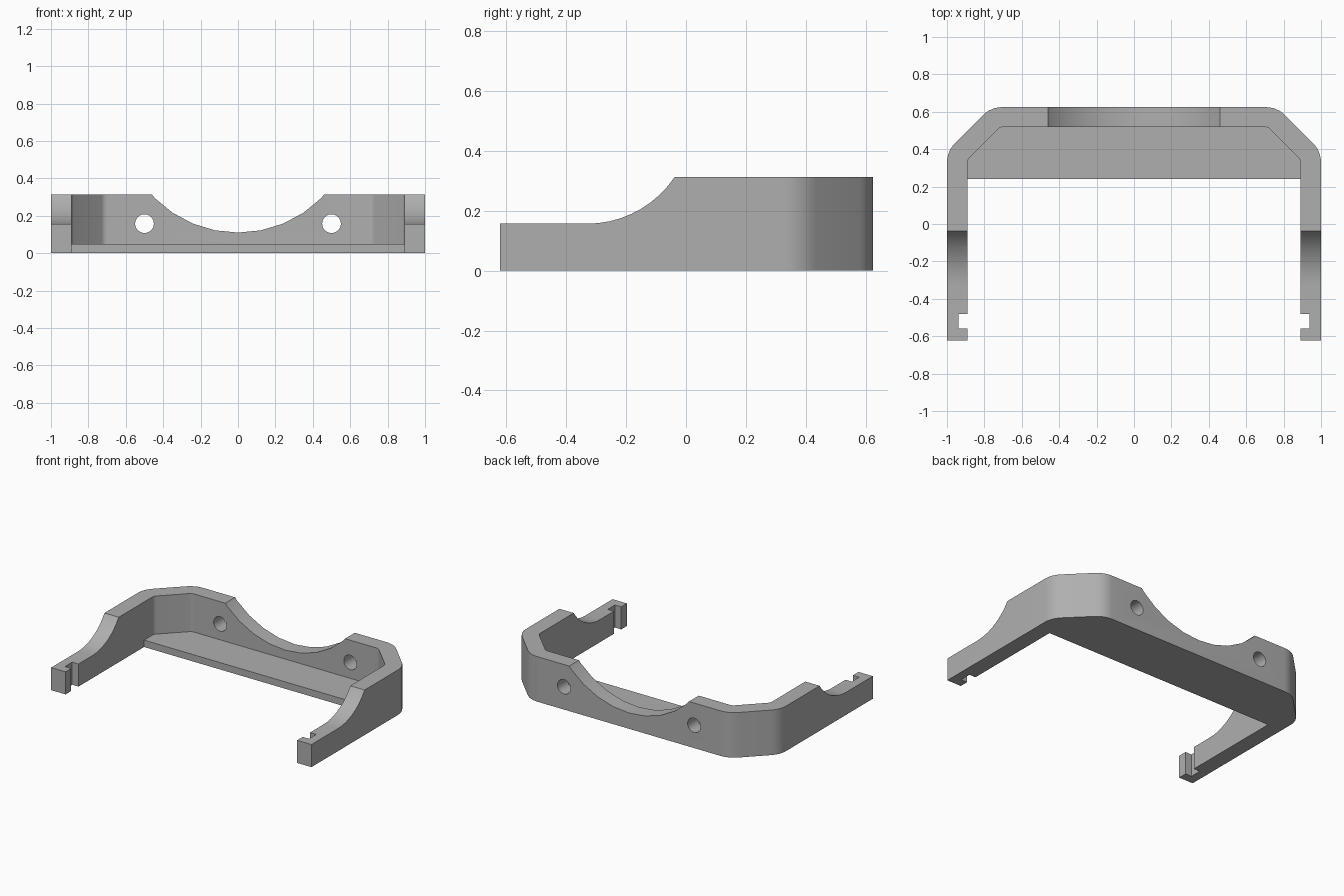
import bpy, bmesh, math
from mathutils import Vector

cube = bpy.data.objects.get("Cube")
if cube:
    bpy.data.objects.remove(cube, do_unlink=True)

HEIGHT, BACK, FRONT = 0.313, 0.625, -0.622

grey = bpy.data.materials.new("plain grey")
grey.use_nodes = True
colour = (0.43, 0.43, 0.43, 1)
grey.diffuse_color = colour
grey.node_tree.nodes["Principled BSDF"].inputs["Base Color"].default_value = colour


def prism(name, points, axis, low, high):
    """Extrude a 2D outline along one axis (0 = x, 1 = y, 2 = z)."""
    bm = bmesh.new()
    verts = []
    for point in points:
        co = list(point)
        co.insert(axis, low)
        verts.append(bm.verts.new(co))
    face = bm.faces.new(verts)
    grown = bmesh.ops.extrude_face_region(bm, geom=[face])["geom"]
    shift = Vector((0, 0, 0))
    shift[axis] = high - low
    bmesh.ops.translate(bm, vec=shift, verts=[g for g in grown if isinstance(g, bmesh.types.BMVert)])
    bmesh.ops.recalc_face_normals(bm, faces=bm.faces)
    mesh = bpy.data.meshes.new(name)
    bm.to_mesh(mesh)
    bm.free()
    mesh.materials.append(grey)
    obj = bpy.data.objects.new(name, mesh)
    bpy.context.collection.objects.link(obj)
    return obj


def arc(cx, cy, radius, start, end, steps):
    angles = [math.radians(start + (end - start) * i / steps) for i in range(steps + 1)]
    return [(cx + radius * math.cos(a), cy + radius * math.sin(a)) for a in angles]


def u_outline(side, back, front, total, radius):
    """Outline with 45 degree back corners, softened by arcs; total is x + y on the slant."""
    reach = radius * math.tan(math.radians(22.5))
    half = [(side, front)]
    half += arc(side - radius, total - side - reach, radius, 0, 45, 6)
    half += arc(total - back - reach, back - radius, radius, 45, 90, 6)
    return half + [(-x, y) for x, y in reversed(half)]


def cut(target, cutter):
    cutter.hide_render = True
    mod = target.modifiers.new("cut", 'BOOLEAN')
    mod.operation = 'DIFFERENCE'
    mod.solver = 'EXACT'
    mod.object = cutter
    bpy.context.view_layer.objects.active = target
    bpy.ops.object.modifier_apply(modifier=mod.name)
    bpy.data.objects.remove(cutter, do_unlink=True)


def box(x0, x1, y0, y1):
    return [(x0, y0), (x1, y0), (x1, y1), (x0, y1)]


# Solid body, opened at the front and hollowed above the floor
frame = prism("bracket_frame", u_outline(1, BACK, FRONT, 1.39, 0.15), 2, 0, HEIGHT)
cut(frame, prism("front_opening", box(-0.89, 0.89, -0.8, 0.24), 2, -0.1, 0.5))
cut(frame, prism("pocket", u_outline(0.89, 0.518, -0.8, 1.235, 0.04), 2, 0.048, 0.5))

# Lowered arms with a concave sweep up to full height
sweep = arc(-0.33, 0.508, 0.351, -90, -28, 10)
cut(frame, prism("arm_step", [(-0.8, 0.157)] + sweep + [(sweep[-1][0], 0.6), (-0.8, 0.6)], 0, -1.2, 1.2))

# Round scoop in the back wall
cut(frame, prism("back_scoop", arc(0, 0.739, 0.629, 0, 360, 32)[:-1], 1, 0.4, 0.8))

# Screw holes and arm notches on both sides
for side in (-1, 1):
    cut(frame, prism("screw_hole", arc(side * 0.5, 0.158, 0.05, 0, 360, 32)[:-1], 1, 0.4, 0.8))
    cut(frame, prism("arm_notch", box(side * 0.8, side * 0.938, -0.56, -0.48), 2, -0.1, 0.5))

bpy.ops.object.select_all(action='DESELECT')
frame.select_set(True)
bpy.context.view_layer.objects.active = frame
bpy.ops.object.shade_smooth_by_angle(angle=math.radians(30))
